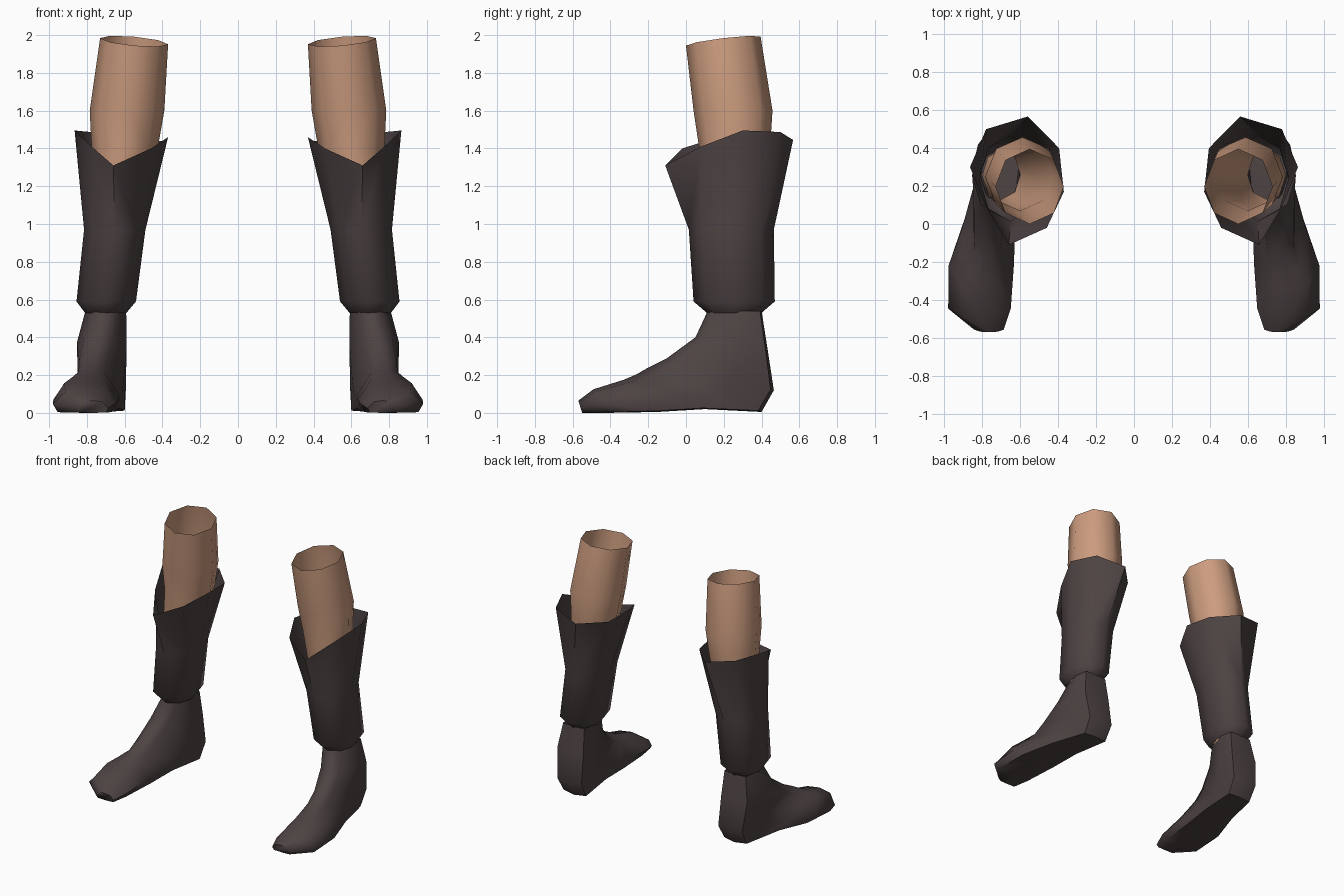
import bpy, bmesh, math

if "Cube" in bpy.data.objects:
    bpy.data.objects.remove(bpy.data.objects["Cube"])


def material(name, rgb):
    m = bpy.data.materials.new(name)
    m.diffuse_color = (*rgb, 1)
    m.use_nodes = True
    m.node_tree.nodes["Principled BSDF"].inputs["Base Color"].default_value = m.diffuse_color
    return m


SKIN = material("tan skin", (0.60, 0.33, 0.21))
LEATHER = material("dark brown leather", (0.075, 0.056, 0.056))


def ring(x0, x1, y0, y1, z, tilt_x=0, tilt_y=0):
    """Eight-sided ring starting at the front, with an optionally tilted plane."""
    cx, cy, rx, ry = (x0 + x1) / 2, (y0 + y1) / 2, (x1 - x0) / 2, (y1 - y0) / 2
    pts = []
    for k in range(8):
        a = -math.pi / 2 - k * math.pi / 4
        dx, dy = rx * math.cos(a), ry * math.sin(a)
        pts.append((cx + dx, cy + dy, z + tilt_x * dx + tilt_y * dy))
    return pts


def foot_ring(top, bottom, cx, hw, shear):
    """Slanted section of the foot from an instep point to a sole point (y, z)."""
    shape = [(0, 0), (-.6, .1), (-1, .62), (-.85, .97), (0, 1), (.85, .97), (1, .62), (.6, .1)]
    pts = []
    for u, t in shape:
        y = top[0] + (bottom[0] - top[0]) * t
        z = top[1] + (bottom[1] - top[1]) * t
        pts.append((cx + u * hw - shear * (t - .5), y, z))
    return pts


def loft(name, rings, mat, cap_end=False):
    bm = bmesh.new()
    loops = [[bm.verts.new(p) for p in r] for r in rings]
    for a, b in zip(loops, loops[1:]):
        for i in range(8):
            j = (i + 1) % 8
            bm.faces.new((a[i], a[j], b[j], b[i]))
    if cap_end:
        bm.faces.new(loops[-1])
    bmesh.ops.recalc_face_normals(bm, faces=bm.faces)
    me = bpy.data.meshes.new(name)
    bm.to_mesh(me)
    bm.free()
    me.materials.append(mat)
    ob = bpy.data.objects.new(name, me)
    bpy.context.collection.objects.link(ob)
    bpy.ops.object.select_all(action='DESELECT')
    ob.select_set(True)
    bpy.context.view_layer.objects.active = ob
    bpy.ops.object.shade_smooth_by_angle(angle=math.radians(60))
    # second leg
    ob.modifiers.new("mirror", 'MIRROR').use_clip = False
    return ob


# bare lower legs, open at the top and tapering into the ankle
loft("lower_legs", [
    ring(.37, .73, .0, .395, 1.968, .09, .12),
    ring(.39, .785, .04, .458, 1.6),
    ring(.425, .775, .07, .445, 1.4),
    ring(.52, .78, .07, .42, 1.0),
    ring(.60, .80, .13, .39, .53),
], SKIN)

# flared boot shafts with a pointed, uneven cuff
cuff = [(.66, -.11, 1.31), (.46, -.02, 1.40), (.37, .17, 1.46), (.395, .40, 1.44),
        (.56, .567, 1.445), (.78, .50, 1.487), (.865, .30, 1.495), (.775, .08, 1.41)]
loft("boot_shafts", [
    cuff,
    ring(.49, .815, .015, .465, .97),
    ring(.54, .855, .04, .47, .59),
    ring(.59, .81, .11, .40, .53),
], LEATHER)

# feet swept from the ankle to the toe
loft("boot_feet", [
    foot_ring((.115, .54), (.40, .54), .70, .108, 0),
    foot_ring((.05, .40), (.43, .35), .725, .132, .03),
    foot_ring((-.10, .29), (.465, .12), .735, .122, .08),
    foot_ring((-.20, .24), (.40, .005), .74, .115, .09),
    foot_ring((-.26, .205), (.10, .02), .775, .142, .05),
    foot_ring((-.33, .175), (-.15, .005), .808, .172, .02),
    foot_ring((-.49, .125), (-.42, .0), .815, .165, 0),
    foot_ring((-.57, .065), (-.55, .0), .765, .078, 0),
], LEATHER, cap_end=True)
